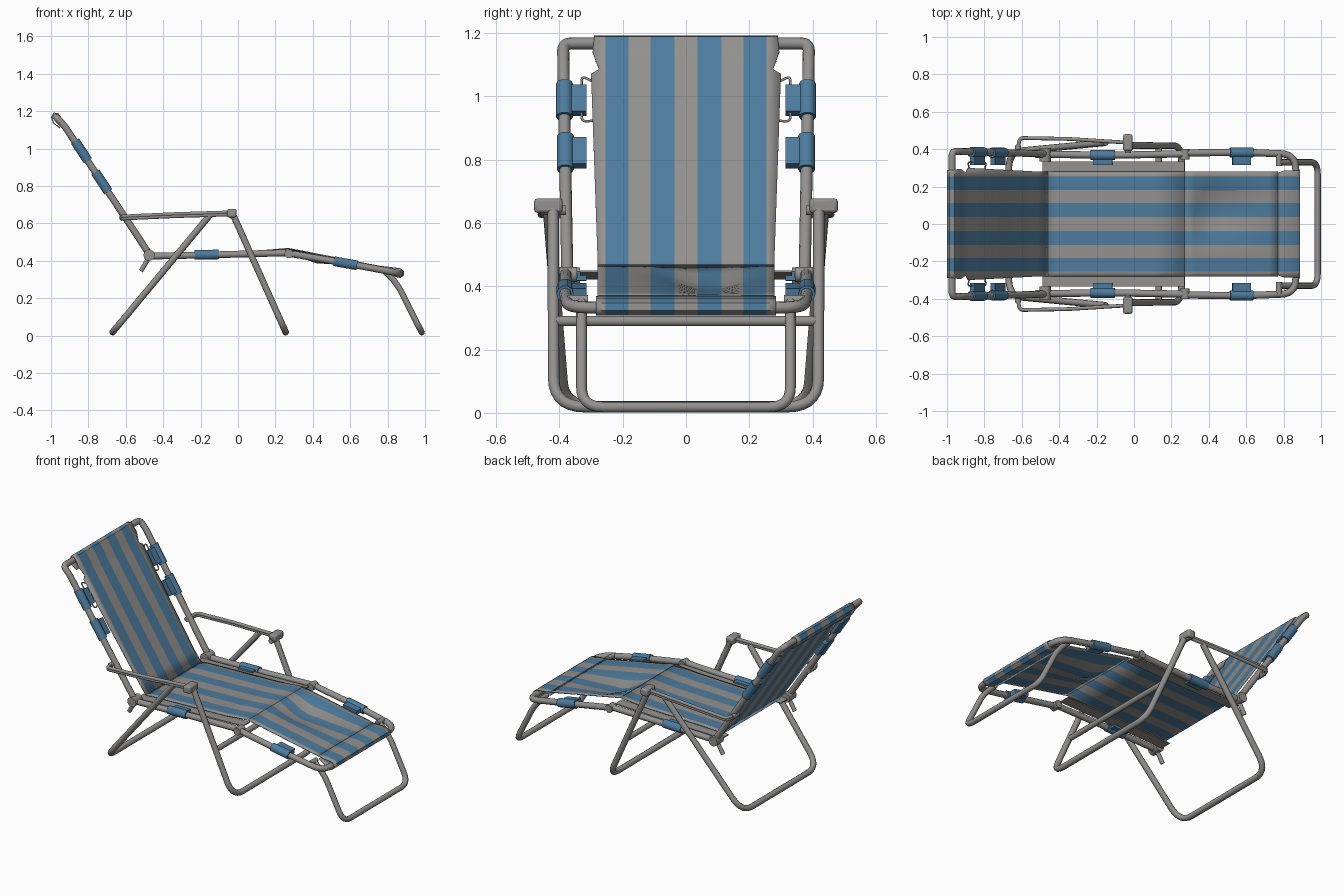
import bpy, bmesh, math
from mathutils import Vector

if "Cube" in bpy.data.objects:
    bpy.data.objects.remove(bpy.data.objects["Cube"])


def material(name, rgb):
    m = bpy.data.materials.new(name)
    m.diffuse_color = (*rgb, 1)
    m.use_nodes = True
    m.node_tree.nodes["Principled BSDF"].inputs["Base Color"].default_value = m.diffuse_color
    return m


GREY = material("grey", (0.29, 0.285, 0.275))
BLUE = material("blue", (0.075, 0.20, 0.34))


def fillet(points, r):
    """Round the inner corners of a path."""
    pts = [Vector(p) for p in points]
    out = [pts[0]]
    for a, b, c in zip(pts, pts[1:], pts[2:]):
        d = min(r, (a - b).length * 0.48, (c - b).length * 0.48)
        p, q = b + (a - b).normalized() * d, b + (c - b).normalized() * d
        for i in range(8):
            t = i / 7
            out.append(p * (1 - t) ** 2 + b * 2 * t * (1 - t) + q * t * t)
    return out + [pts[-1]]


def tube(name, points, radius, mat=GREY, r=0.1):
    pts = fillet(points, r)
    cu = bpy.data.curves.new(name, 'CURVE')
    cu.dimensions = '3D'
    cu.bevel_depth = radius
    cu.bevel_resolution = 3
    cu.use_fill_caps = True
    sp = cu.splines.new('POLY')
    sp.points.add(len(pts) - 1)
    for s, p in zip(sp.points, pts):
        s.co = (*p, 1)
    cu.materials.append(mat)
    ob = bpy.data.objects.new(name, cu)
    bpy.context.collection.objects.link(ob)
    bpy.ops.object.select_all(action='DESELECT')
    ob.select_set(True)
    bpy.context.view_layer.objects.active = ob
    bpy.ops.object.convert(target='MESH')
    return bpy.context.object


def u_tube(name, half, radius, r=0.1):
    """Tube given on the +y side, closed across to its mirror image."""
    return tube(name, half + [(x, -y, z) for x, y, z in reversed(half)], radius, r=r)


def box(name, loc, size, mat=GREY, rot=0.0):
    bpy.ops.mesh.primitive_cube_add(size=1, location=loc, rotation=(0, rot, 0))
    ob = bpy.context.object
    ob.name = name
    ob.scale = size
    bpy.ops.object.transform_apply(location=False, rotation=False, scale=True)
    ob.data.materials.append(mat)
    return ob


def striped_sheet(name, profile, dip=None):
    """Sheet from (x, z, half width) rows, with blue lengthwise stripes."""
    bm = bmesh.new()
    rows = []
    for x, z, w in profile:
        ys = [-w, -0.255, -0.181, -0.112, -0.037, 0.037, 0.112, 0.181, 0.255, w]
        rows.append([bm.verts.new((x, y, z - (dip(x, y) if dip else 0))) for y in ys])
    for a, b in zip(rows, rows[1:]):
        for j in range(9):
            f = bm.faces.new((a[j], b[j], b[j + 1], a[j + 1]))
            f.material_index = j % 2
    me = bpy.data.meshes.new(name)
    bm.to_mesh(me)
    bm.free()
    me.materials.append(GREY)
    me.materials.append(BLUE)
    ob = bpy.data.objects.new(name, me)
    bpy.context.collection.objects.link(ob)
    sol = ob.modifiers.new("thickness", 'SOLIDIFY')
    sol.thickness = 0.006
    sol.offset = 0
    return ob


# Tubular frames
u_tube("back_frame", [(-0.47, 0.375, 0.43), (-0.93, 0.388, 1.125), (-0.973, 0.388, 1.168)], 0.019)
u_tube("footrest_frame", [(0.27, 0.38, 0.44), (0.60, 0.383, 0.383), (0.865, 0.372, 0.333)], 0.019, r=0.08)
u_tube("front_legs", [(-0.03, 0.42, 0.655), (0.255, 0.418, 0.019)], 0.018)
u_tube("rear_legs", [(-0.15, 0.435, 0.645), (-0.67, 0.385, 0.019)], 0.018)
u_tube("foot_legs", [(0.77, 0.33, 0.36), (0.85, 0.33, 0.28), (0.982, 0.33, 0.018)], 0.017, r=0.07)
tube("leg_crossbar", [(0.133, -0.41, 0.29), (0.133, 0.41, 0.29)], 0.017)

# Fabric: backrest with wrapped head end
striped_sheet("back_fabric", [
    (-0.950, 1.110, 0.285), (-0.985, 1.135, 0.29), (-0.997, 1.165, 0.29),
    (-0.985, 1.190, 0.29), (-0.962, 1.187, 0.29), (-0.930, 1.140, 0.295),
    (-0.900, 1.085, 0.275), (-0.888, 1.070, 0.30), (-0.70, 0.785, 0.29),
    (-0.51, 0.50, 0.28), (-0.46, 0.432, 0.28)])

# Fabric: seat
striped_sheet("seat_fabric", [(-0.46, 0.432, 0.28), (-0.40, 0.437, 0.28),
                              (0.10, 0.452, 0.28), (0.27, 0.466, 0.28)])


# Fabric: footrest with a sagging fold
def sag(x, y):
    along = max(0, 1 - abs(x - 0.40) / (0.13 if x < 0.40 else 0.36))
    across = max(0, 1 - abs(y - 0.07) / 0.19)
    return 0.06 * along * across


striped_sheet("footrest_fabric",
              [(0.27 + 0.5 * i / 10, 0.466 - 0.098 * i / 10, 0.28) for i in range(11)], sag)
striped_sheet("foot_wrap", [
    (0.77, 0.368, 0.275), (0.80, 0.366, 0.285), (0.865, 0.358, 0.285), (0.884, 0.345, 0.285),
    (0.886, 0.325, 0.285), (0.868, 0.311, 0.285), (0.83, 0.320, 0.285), (0.77, 0.350, 0.275)])

back_dir = Vector((-0.46, 0, 0.70)).normalized()
leg_dir = Vector((0.60, 0, -0.108)).normalized()
seat_dir = Vector((1, 0, 0.02)).normalized()

for s, side in ((1, "left"), (-1, "right")):
    # Seat rail and the lower edge panel beside the seat fabric
    tube(side + "_seat_rail", [(-0.48, s * 0.372, 0.425), (-0.1, s * 0.368, 0.433),
                               (0.27, s * 0.375, 0.443)], 0.019)
    box(side + "_seat_edge", (-0.11, s * 0.30, 0.436), (0.76, 0.07, 0.006), rot=-0.03)

    # Armrest strip with curled rear end, and its front bracket
    tube(side + "_armrest_top", [(-0.03, s * 0.435, 0.660), (-0.35, s * 0.455, 0.650),
                                 (-0.61, s * 0.460, 0.638), (-0.622, s * 0.40, 0.636)], 0.010, r=0.02)
    tube(side + "_armrest_lower", [(-0.03, s * 0.435, 0.648), (-0.35, s * 0.455, 0.638),
                                   (-0.61, s * 0.460, 0.626), (-0.622, s * 0.40, 0.624)], 0.010, r=0.02)
    br = box(side + "_arm_bracket", (-0.033, s * 0.435, 0.655), (0.05, 0.09, 0.046))
    bev = br.modifiers.new("round", 'BEVEL')
    bev.width = 0.01
    bev.segments = 2
    tube(side + "_arm_bolt", [(-0.033, s * 0.38, 0.64), (-0.033, s * 0.46, 0.64)], 0.016)
    tube(side + "_rear_arm_bolt", [(-0.62, s * 0.36, 0.632), (-0.62, s * 0.42, 0.632)], 0.016)

    # Hinges and the reclining stop peg
    tube(side + "_back_hinge", [(-0.475, s * 0.335, 0.43), (-0.475, s * 0.405, 0.43)], 0.031)
    tube(side + "_knee_hinge", [(0.272, s * 0.345, 0.438), (0.272, s * 0.40, 0.438)], 0.025)
    tube(side + "_foot_hinge", [(0.775, s * 0.31, 0.357), (0.775, s * 0.375, 0.357)], 0.016)
    tube(side + "_stop_peg", [(-0.475, s * 0.365, 0.42), (-0.52, s * 0.365, 0.345)], 0.013)

    # Thin wire loop beside the backrest
    tube(side + "_back_wire", [(-0.875, s * 0.28, 1.04), (-0.89, s * 0.33, 1.065),
                               (-0.79, s * 0.33, 0.92), (-0.80, s * 0.28, 0.925)], 0.004, r=0.02)

    # Blue sleeves around the tubes with inner flaps
    for name, c, d, length in (
            ("upper_back_sleeve", (-0.837, 0.384, 0.988), back_dir, 0.125),
            ("lower_back_sleeve", (-0.728, 0.381, 0.822), back_dir, 0.125),
            ("seat_sleeve", (-0.168, 0.368, 0.433), seat_dir, 0.13),
            ("footrest_sleeve", (0.575, 0.382, 0.387), leg_dir, 0.125)):
        c = Vector((c[0], s * c[1], c[2]))
        tube(side + "_" + name, [c - d * length / 2, c + d * length / 2], 0.027, BLUE)
        box(side + "_" + name + "_flap", (c.x, s * 0.345, c.z),
            (length * 0.8, 0.06, 0.03), BLUE, -math.atan2(d.z, d.x))

# Smooth shading with sharp edges kept
bpy.ops.object.select_all(action='SELECT')
bpy.ops.object.shade_smooth_by_angle(angle=math.radians(40))
